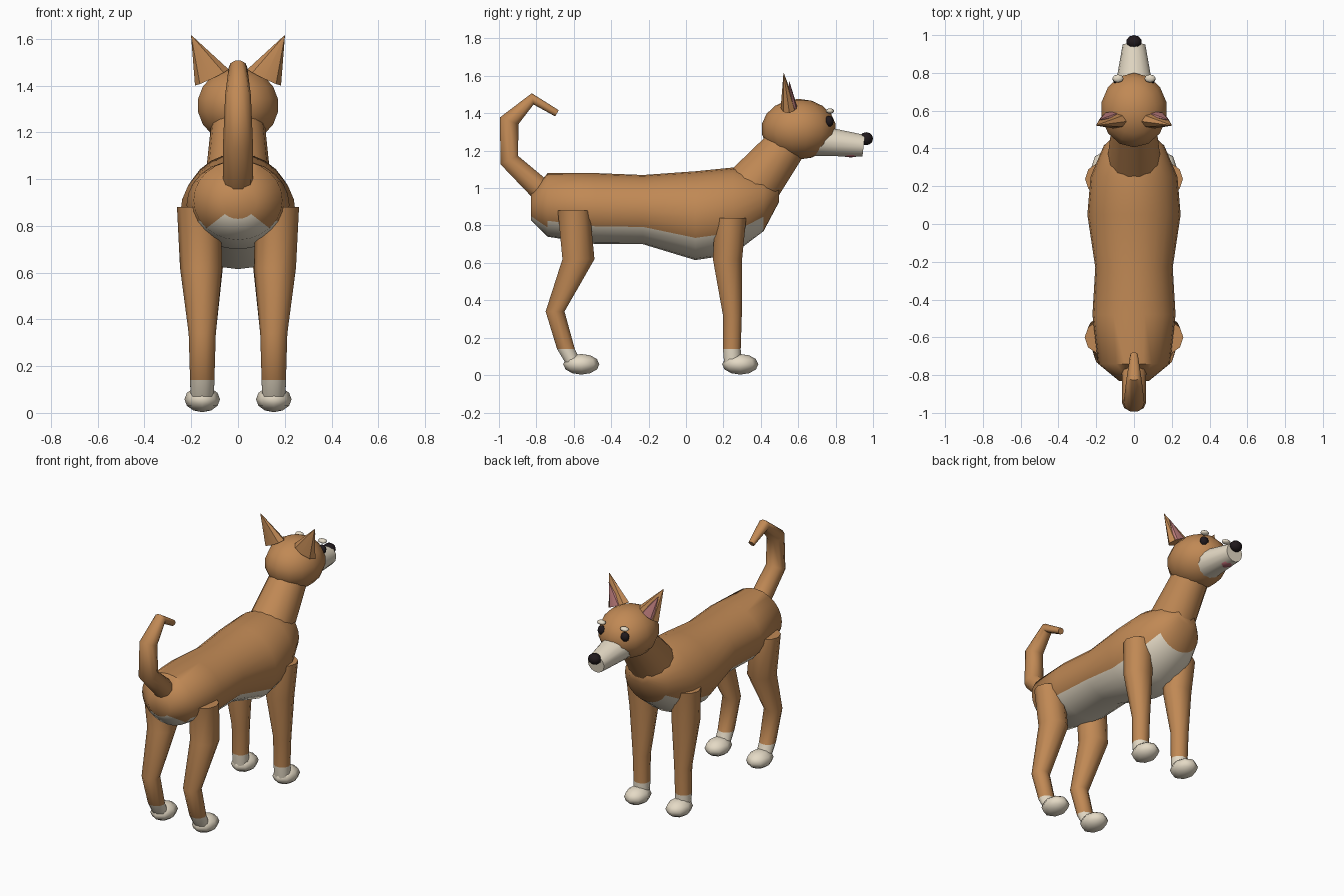
import bpy, bmesh, math
from mathutils import Vector

if "Cube" in bpy.data.objects:
    bpy.data.objects.remove(bpy.data.objects["Cube"], do_unlink=True)


def material(name, rgb):
    m = bpy.data.materials.new(name)
    m.use_nodes = True
    m.diffuse_color = (*rgb, 1)
    bsdf = m.node_tree.nodes["Principled BSDF"]
    bsdf.inputs["Base Color"].default_value = (*rgb, 1)
    bsdf.inputs["Roughness"].default_value = 0.8
    return m


TAN = material("tan fur", (0.53, 0.25, 0.09))
CREAM = material("cream fur", (0.78, 0.70, 0.56))
DARK = material("dark nose and eyes", (0.015, 0.01, 0.012))
PINK = material("inner ear pink", (0.50, 0.20, 0.20))
TONGUE = material("mouth pink", (0.50, 0.15, 0.18))
X, Y, Z = Vector((1, 0, 0)), Vector((0, 1, 0)), Vector((0, 0, 1))


def finish(name, bm, mats, angle=50):
    bmesh.ops.recalc_face_normals(bm, faces=bm.faces)
    mesh = bpy.data.meshes.new(name)
    bm.to_mesh(mesh)
    bm.free()
    ob = bpy.data.objects.new(name, mesh)
    bpy.context.collection.objects.link(ob)
    for m in mats:
        mesh.materials.append(m)
    bpy.ops.object.select_all(action="DESELECT")
    ob.select_set(True)
    bpy.context.view_layer.objects.active = ob
    bpy.ops.object.shade_smooth_by_angle(angle=math.radians(angle))


def loft(name, sections, sides, mats, axis=None, rule=None, angle=50):
    """Skin elliptical rings given as (x, y, z, side radius, up radius)."""
    bm = bmesh.new()
    pts = [Vector(s[:3]) for s in sections]
    rings = []
    for i, s in enumerate(sections):
        t = axis or (pts[min(i + 1, len(pts) - 1)] - pts[max(i - 1, 0)]).normalized()
        side = (X - t * X.dot(t)).normalized()
        up = side.cross(t)
        ring = []
        for k in range(sides):
            a = math.tau * k / sides
            ring.append(bm.verts.new(pts[i] + side * s[3] * math.cos(a) + up * s[4] * math.sin(a)))
        rings.append(ring)
    for i in range(len(rings) - 1):
        for k in range(sides):
            n = (k + 1) % sides
            f = bm.faces.new((rings[i][k], rings[i][n], rings[i + 1][n], rings[i + 1][k]))
            if rule:
                f.material_index = rule(i, 360 * (k + 0.5) / sides)
    for ring in (rings[0], rings[-1]):
        bm.faces.new(ring)
    finish(name, bm, mats, angle)


def ball(name, centre, radii, mat, segments=10, rings=6):
    bm = bmesh.new()
    bmesh.ops.create_uvsphere(bm, u_segments=segments, v_segments=rings, radius=1)
    for v in bm.verts:
        v.co = Vector(c + r * p for c, r, p in zip(centre, radii, v.co))
    finish(name, bm, [mat], 60)


# Torso with a cream underside: y, bottom, top, half width
profile = [(-0.83, 0.83, 0.97, 0.08), (-0.74, 0.74, 1.08, 0.19),
           (-0.48, 0.70, 1.08, 0.22), (-0.23, 0.70, 1.07, 0.205),
           (0.05, 0.615, 1.09, 0.247), (0.25, 0.645, 1.11, 0.23),
           (0.415, 0.77, 1.08, 0.16), (0.497, 0.925, 1.01, 0.07)]
belly_reach = [45] + [60] * 5 + [0]
loft("torso", [(0, y, (lo + hi) / 2, w, (hi - lo) / 2) for y, lo, hi, w in profile],
     24, [TAN, CREAM], Y, lambda i, a: int(abs(a - 270) < belly_reach[i]))

# Neck, head and muzzle
loft("neck", [(0, 0.35, 1.0, 0.14, 0.15), (0, 0.54, 1.235, 0.115, 0.112)], 14, [TAN])
ball("head", (0, 0.603, 1.315), (0.178, 0.2, 0.162), TAN, 14, 9)
loft("muzzle", [(0, 0.69, 1.255, 0.106, 0.085), (0, 0.95, 1.226, 0.06, 0.06)], 14, [CREAM])
ball("mouth", (0, 0.88, 1.184), (0.036, 0.055, 0.02), TONGUE)
ball("nose", (0, 0.963, 1.264), (0.042, 0.037, 0.035), DARK)

# Tail curling up and forward
loft("tail", [(0, -0.77, 0.985, 0.065, 0.065), (0, -0.945, 1.15, 0.064, 0.055),
              (0, -0.945, 1.36, 0.055, 0.055), (0, -0.82, 1.477, 0.04, 0.032),
              (0, -0.69, 1.40, 0.02, 0.02)], 10, [TAN])

front_path = [(0.167, 0.238, 0.84, 0.092, 0.088), (0.155, 0.222, 0.62, 0.09, 0.082),
              (0.153, 0.248, 0.32, 0.056, 0.053), (0.153, 0.245, 0.14, 0.052, 0.05),
              (0.153, 0.25, 0.06, 0.05, 0.048)]
hind_path = [(0.167, -0.60, 0.88, 0.094, 0.09), (0.158, -0.575, 0.62, 0.09, 0.09),
             (0.153, -0.70, 0.34, 0.058, 0.053), (0.153, -0.642, 0.14, 0.052, 0.05),
             (0.153, -0.605, 0.07, 0.05, 0.045)]

for s, label in ((1, "left"), (-1, "right")):
    # Legs with cream socks, and paws
    for kind, path, paw_y in (("front", front_path, 0.29), ("hind", hind_path, -0.56)):
        loft(f"{label}_{kind}_leg", [(s * p[0], *p[1:]) for p in path], 10,
             [TAN, CREAM], Z, lambda i, a: int(i == 3))
        ball(f"{label}_{kind}_paw", (s * 0.153, paw_y, 0.058), (0.076, 0.097, 0.055), CREAM, 8, 6)
    # Ears with pink linings on the face side
    loft(f"{label}_ear", [(s * 0.112, 0.548, 1.435, 0.08, 0.042),
                          (s * 0.2, 0.522, 1.615, 0.001, 0.001)], 8, [TAN], angle=25)
    loft(f"{label}_ear_lining", [(s * 0.12, 0.573, 1.435, 0.046, 0.021),
                                 (s * 0.183, 0.552, 1.57, 0.001, 0.001)], 8, [PINK], angle=25)
    # Eyes and brows
    ball(f"{label}_eye", (s * 0.085, 0.765, 1.357), (0.029, 0.024, 0.03), DARK, 8, 6)
    ball(f"{label}_brow", (s * 0.085, 0.77, 1.412), (0.03, 0.022, 0.014), CREAM, 8, 6)
